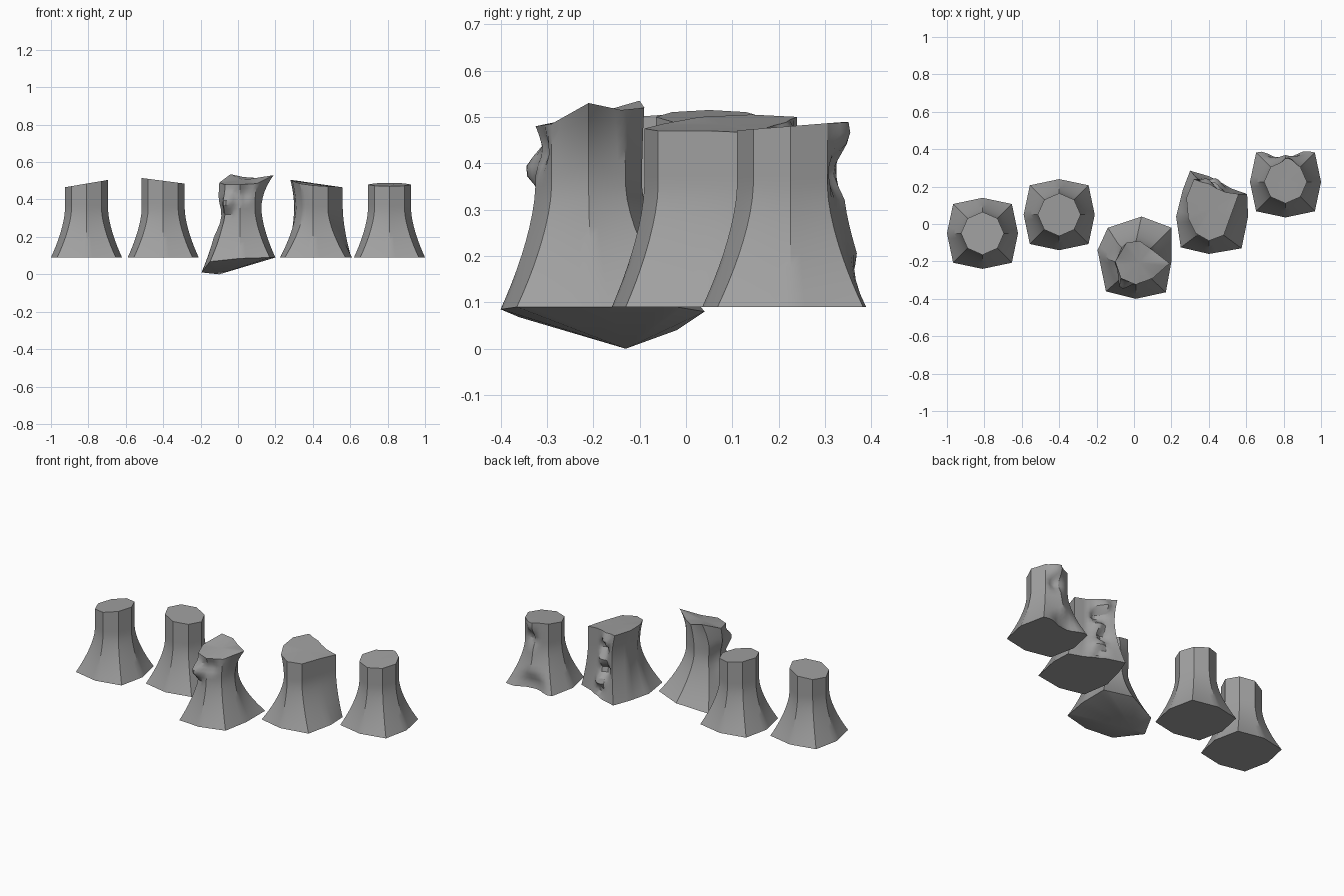
import bpy, bmesh, math
from mathutils import Vector

if "Cube" in bpy.data.objects:
    bpy.data.objects.remove(bpy.data.objects["Cube"], do_unlink=True)

stone = bpy.data.materials.new("mid_grey")
stone.use_nodes = True
grey = (0.35, 0.35, 0.35, 1)
stone.diffuse_color = grey
stone.node_tree.nodes["Principled BSDF"].inputs["Base Color"].default_value = grey

BASE_Z, WAIST_Z = 0.09, 0.35
LOWER, UPPER, SPLIT = 9, 6, 5


def octagon(cx, cy, axis, diag, z, sx=0, sy=0):
    """Eight corners, counter-clockwise from +x, on a plane tilted by sx, sy."""
    pts = []
    for i in range(8):
        a, r = i * math.pi / 4, diag if i % 2 else axis
        dx, dy = r * math.cos(a), r * math.sin(a)
        pts.append(Vector((cx + dx, cy + dy, z + sx * dx + sy * dy)))
    return pts


def split_sides(points):
    """Divide each side of an outline so it can be dented."""
    pts = [Vector(p) for p in points]
    return [p.lerp(pts[(i + 1) % len(pts)], k / SPLIT)
            for i, p in enumerate(pts) for k in range(SPLIT)]


def stump(name, base, waist, top, dents=(), bottom=None):
    base, waist, top = split_sides(base), split_sides(waist), split_sides(top)
    # Flared skirt, then the shaft up to the tilted top
    rings = []
    for k in range(LOWER):
        t = k / LOWER
        w = (1 - t) ** 1.6
        rings.append([Vector((q.x + (p.x - q.x) * w, q.y + (p.y - q.y) * w,
                              p.z + (q.z - p.z) * t)) for p, q in zip(base, waist)])
    for k in range(UPPER + 1):
        t = k / UPPER
        rings.append([Vector((p.x + (q.x - p.x) * t * t, p.y + (q.y - p.y) * t * t,
                              p.z + (q.z - p.z) * t)) for p, q in zip(waist, top)])
    # Local dents and bulges
    for centre, radius, push in dents:
        for ring in rings:
            for p in ring:
                d = (p - Vector(centre)).length / radius
                if d < 1:
                    p += Vector(push) * (1 - d * d) ** 2
    bm = bmesh.new()
    rows = [[bm.verts.new(p) for p in ring] for ring in rings]
    n = len(base)
    for a, b in zip(rows, rows[1:]):
        for i in range(n):
            j = (i + 1) % n
            bm.faces.new((a[i], a[j], b[j], b[i]))
    # End caps fan out from a middle point
    for row, mid in ((rows[0], bottom), (rows[-1], None)):
        m = Vector(mid) if mid else sum((v.co for v in row), Vector()) / n
        hub = bm.verts.new(m)
        for i in range(n):
            bm.faces.new((row[i], row[(i + 1) % n], hub))
    bmesh.ops.recalc_face_normals(bm, faces=bm.faces[:])
    mesh = bpy.data.meshes.new(name)
    bm.to_mesh(mesh)
    bm.free()
    mesh.materials.append(stone)
    obj = bpy.data.objects.new(name, mesh)
    bpy.context.collection.objects.link(obj)
    bpy.ops.object.select_all(action="DESELECT")
    obj.select_set(True)
    bpy.context.view_layer.objects.active = obj
    bpy.ops.object.shade_smooth_by_angle(angle=math.radians(30))


def plain(name, cx, cy, z, sx, sy, dents=()):
    stump(name, octagon(cx, cy, 0.19, 0.222, BASE_Z),
          octagon(cx, cy, 0.115, 0.113, WAIST_Z),
          octagon(cx, cy, 0.115, 0.113, z, sx, sy), dents)


# Intact stumps
plain("first_stump", -0.81, -0.05, 0.485, 0.17, 0)
plain("second_stump", -0.4, 0.05, 0.5, -0.13, 0)

# Stump with a notched back skirt and a small lip
plain("notched_stump", 0.81, 0.225, 0.48, 0, 0.08, [
    ((0.8, 0.41, 0.09), 0.13, (0, -0.06, 0)),
    ((0.84, 0.34, 0.47), 0.06, (0, 0.025, 0)),
    ((0.83, 0.33, 0.38), 0.06, (0, -0.03, 0))])

# Stump with a sagging base and a pointed, bent top
stump("bent_stump",
      [(0.2, -0.2, 0.09), (0.2, -0.02, 0.09), (0.04, 0.04, 0.08), (-0.14, -0.02, 0.04),
       (-0.195, -0.14, 0.01), (-0.15, -0.36, 0.068), (0.01, -0.4, 0.085), (0.17, -0.365, 0.09)],
      octagon(0.01, -0.21, 0.115, 0.113, WAIST_Z),
      [(0.19, -0.21, 0.53), (0.1, -0.14, 0.515), (0.03, -0.09, 0.52), (-0.04, -0.1, 0.535),
       (-0.1, -0.2, 0.49), (-0.07, -0.29, 0.48), (0.01, -0.325, 0.48), (0.1, -0.29, 0.485)],
      [((-0.06, -0.3, 0.385), 0.07, (-0.01, -0.05, 0)),
       ((0.03, -0.32, 0.43), 0.06, (0, 0.02, 0)),
       ((-0.09, -0.2, 0.3), 0.12, (0.02, 0, 0))],
      (-0.1, -0.13, 0.0))

# Stump with a broken back wall
broken_top = [(0.52, 0.05, 0.47), (0.56, 0.16, 0.465), (0.49, 0.17, 0.475), (0.42, 0.2, 0.485),
              (0.32, 0.24, 0.5), (0.28, 0.14, 0.505), (0.29, 0.03, 0.5), (0.33, -0.05, 0.485),
              (0.4, -0.09, 0.475), (0.48, -0.06, 0.47)]
broken_waist = [(x + 0.02 * (x < 0.35), y, WAIST_Z) for x, y, z in broken_top]
broken_base = [(0.61, 0.04), (0.605, 0.16), (0.52, 0.19), (0.42, 0.25), (0.3, 0.285),
               (0.26, 0.18), (0.225, 0.04), (0.25, -0.125), (0.4, -0.16), (0.575, -0.13)]
cracks = [((0.42 + 0.03 * math.sin(k * 2.3), 0.21, 0.12 + k * 0.065), 0.06,
           (0, 0.03 if k % 2 else -0.04, 0)) for k in range(6)]
stump("broken_stump", [(x, y, BASE_Z) for x, y in broken_base], broken_waist, broken_top, cracks)
